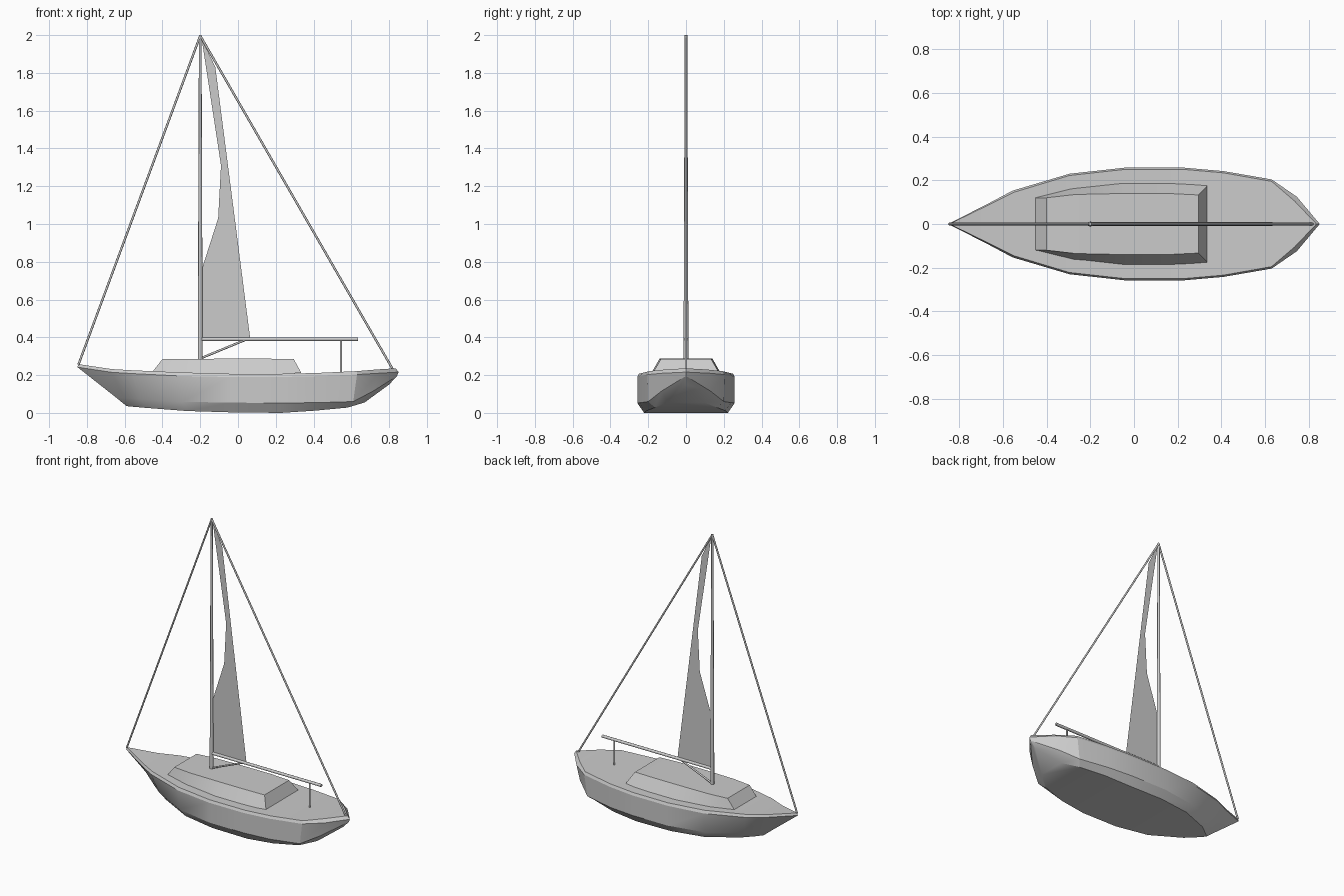
import bpy, bmesh, math
from mathutils import Vector

if "Cube" in bpy.data.objects:
    bpy.data.objects.remove(bpy.data.objects["Cube"])


def finish(name, bm, angle=30):
    bmesh.ops.remove_doubles(bm, verts=bm.verts, dist=0.0005)
    bmesh.ops.dissolve_degenerate(bm, edges=bm.edges, dist=0.0001)
    bmesh.ops.recalc_face_normals(bm, faces=bm.faces)
    me = bpy.data.meshes.new(name)
    bm.to_mesh(me)
    bm.free()
    ob = bpy.data.objects.new(name, me)
    bpy.context.collection.objects.link(ob)
    bpy.ops.object.select_all(action='DESELECT')
    ob.select_set(True)
    bpy.context.view_layer.objects.active = ob
    bpy.ops.object.shade_smooth_by_angle(angle=math.radians(angle))
    return ob


def shell(name, levels, ends=False, angle=30):
    """Mirrored shell: each level is a bow-to-stern line, listed top to bottom."""
    bm = bmesh.new()
    # each station becomes a closed cross-section: starboard down, port up
    rings = []
    for st in zip(*levels):
        pts = list(st) + [(x, -y, z) for x, y, z in reversed(st)]
        rings.append([bm.verts.new(p) for p in pts])
    n = len(rings[0])
    for a, b in zip(rings, rings[1:]):
        for i in range(n):
            j = (i + 1) % n
            bm.faces.new((a[i], a[j], b[j], b[i]))
    if ends:
        bm.faces.new(rings[0])
        bm.faces.new(rings[-1])
    return finish(name, bm, angle)


def spar(name, a, b, r1, r2=None, sides=8):
    a, b = Vector(a), Vector(b)
    bm = bmesh.new()
    bmesh.ops.create_cone(bm, cap_ends=True, segments=sides, radius1=r1,
                          radius2=r2 or r1, depth=(b - a).length)
    rot = (b - a).to_track_quat('Z', 'Y').to_matrix().to_4x4()
    bmesh.ops.transform(bm, matrix=rot, verts=bm.verts)
    bmesh.ops.translate(bm, vec=(a + b) / 2, verts=bm.verts)
    return finish(name, bm, 50)


# Hull: sheer line, rubbing strake, chine and flat bottom
sheer = [(-.845, 0, .258), (-.67, .085, .232), (-.55, .145, .225), (-.295, .222, .214),
         (-.04, .25, .207), (.226, .25, .207), (.41, .234, .211), (.63, .195, .221),
         (.735, .105, .23), (.835, 0, .236)]
rub = [(-.85, 0, .242), (-.67, .092, .215), (-.555, .153, .208), (-.295, .23, .195),
       (-.04, .258, .19), (.226, .258, .19), (.41, .242, .194), (.63, .204, .203),
       (.745, .125, .21), (.85, 0, .216)]
chine = [(-.65, 0, .085), (-.60, .05, .078), (-.52, .11, .073), (-.295, .215, .059),
         (-.04, .258, .054), (.226, .258, .053), (.41, .242, .054), (.61, .20, .06),
         (.715, .13, .115), (.842, 0, .195)]
bottom = [(-.59, 0, .036), (-.55, .035, .032), (-.48, .09, .026), (-.27, .185, .01),
          (-.04, .222, .003), (.226, .222, 0), (.41, .207, .012), (.58, .165, .028),
          (.67, .095, .055), (.80, 0, .15)]
shell("hull", [sheer, rub, chine, bottom], angle=25)

# Cabin trunk with sloping ends
roof = [(-.40, .12, .285), (-.27, .135, .286), (-.04, .14, .287), (.15, .14, .287), (.295, .133, .285)]
foot = [(-.455, .12, .215), (-.27, .168, .20), (-.04, .19, .20), (.15, .19, .20), (.335, .175, .212)]
shell("cabin", [roof, foot], ends=True)

# Mast, boom and supports
spar("mast", (-.2, 0, .28), (-.2, 0, 2.0), .013, .007)
spar("boom", (-.2, 0, .39), (.635, 0, .39), .01)
spar("boom_brace", (-.2, 0, .288), (.04, 0, .387), .006)
spar("boom_post", (.545, 0, .21), (.545, 0, .39), .006)

# Stays
spar("fore_stay", (-.845, 0, .255), (-.2, 0, 1.997), .006)
spar("back_stay", (-.2, 0, 1.997), (.82, 0, .23), .006)

# Sail as a flat thin panel
bm = bmesh.new()
outline = [(-.195, .39), (.065, .39), (-.12, 1.83), (-.193, 1.985),
           (-.09, 1.31), (-.105, 1.03), (-.195, .75)]
bm.faces.new([bm.verts.new((x, 0, z)) for x, z in outline])
finish("sail", bm)
